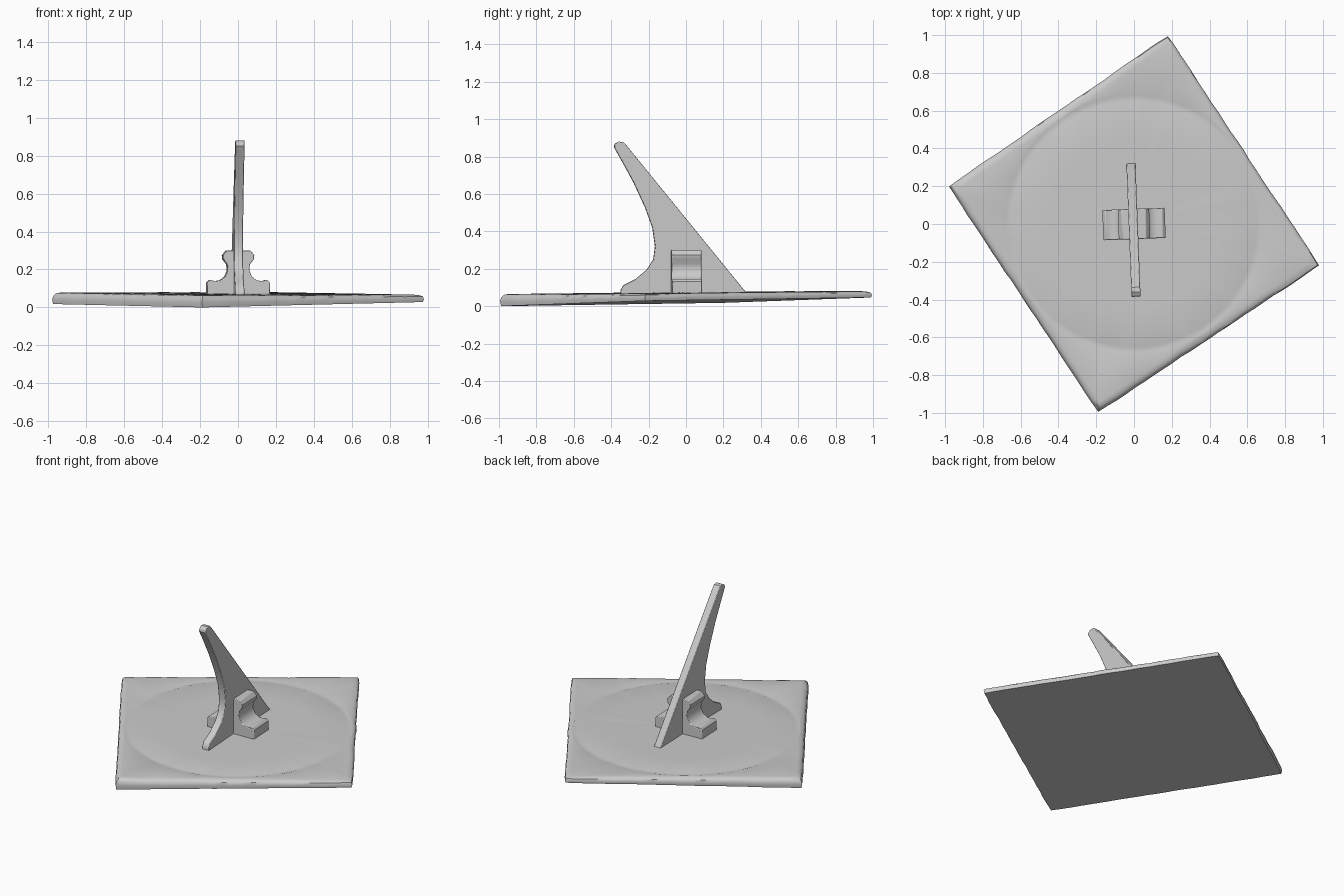
import bpy
import bmesh
import random
from math import sin, cos, pi, radians
from mathutils import Vector

random.seed(4)
if "Cube" in bpy.data.objects:
    bpy.data.objects.remove(bpy.data.objects["Cube"], do_unlink=True)

stone = bpy.data.materials.new("Light grey stone")
stone.use_nodes = True
GREY = (0.6, 0.6, 0.6, 1)
stone.diffuse_color = GREY
stone.node_tree.nodes["Principled BSDF"].inputs["Base Color"].default_value = GREY


def finish(name, bm, angle):
    bmesh.ops.recalc_face_normals(bm, faces=bm.faces)
    mesh = bpy.data.meshes.new(name)
    bm.to_mesh(mesh)
    bm.free()
    mesh.materials.append(stone)
    obj = bpy.data.objects.new(name, mesh)
    bpy.context.collection.objects.link(obj)
    bpy.ops.object.select_all(action="DESELECT")
    obj.select_set(True)
    bpy.context.view_layer.objects.active = obj
    bpy.ops.object.shade_smooth_by_angle(angle=radians(angle))
    return obj


def extruded(name, points, depth, direction):
    """Extrude a closed outline symmetrically along a direction."""
    bm = bmesh.new()
    face = bm.faces.new([bm.verts.new(p - direction * depth / 2) for p in points])
    new = bmesh.ops.extrude_face_region(bm, geom=[face])["geom"]
    moved = [v for v in new if isinstance(v, bmesh.types.BMVert)]
    bmesh.ops.translate(bm, verts=moved, vec=direction * depth)
    obj = finish(name, bm, 35)
    bevel = obj.modifiers.new("Worn edges", "BEVEL")
    bevel.width = 0.004
    bevel.segments = 2
    bevel.limit_method = "ANGLE"
    bevel.angle_limit = radians(50)
    return obj


# Weathered square plate: outline with soft corners and slightly chipped edges
corners = [Vector(c) for c in ((0.18, 1.0), (-0.985, 0.2), (-0.19, -1.0), (0.985, -0.22))]
outline = []
STEPS = 24
for a, b in zip(corners, corners[1:] + corners[:1]):
    for i in range(STEPS):
        p = a.lerp(b, i / STEPS)
        outline.append(p * (0.994 if i == 0 else 1 - random.uniform(0, 0.006)))


def bottom_z(p):
    return 0.0235 + 0.01 * p.x + 0.0216 * p.y


def top_z(p):
    return 0.073 - 0.004 * p.x + 0.009 * p.y


bm = bmesh.new()
rings = []
# Each edge ring: inward scale, and height as a fraction from bottom to top
for scale, height in ((0.995, 0), (1, 0.4), (0.993, 0.75), (0.975, 0.94), (0.945, 1)):
    ring = []
    for p in outline:
        q = p * scale
        z = bottom_z(q) + height * (top_z(q) - bottom_z(q))
        if 0 < height < 1:
            z += random.uniform(-0.002, 0.002)
        ring.append(bm.verts.new((q.x, q.y, max(z, 0))))
    rings.append(ring)
# Shallow engraved circle on the top face
for radius, drop in ((0.68, 0), (0.665, 0.004), (0.65, 0), (0.45, 0.002), (0.2, 0)):
    ring = []
    for p in outline:
        q = p.normalized() * radius
        ring.append(bm.verts.new((q.x, q.y, top_z(q) - drop + random.uniform(-0.001, 0.001))))
    rings.append(ring)
for low, high in zip(rings, rings[1:]):
    for i in range(len(low)):
        j = (i + 1) % len(low)
        bm.faces.new((low[i], low[j], high[j], high[i]))
bm.faces.new(rings[0])
bm.faces.new(rings[-1])
finish("base_plate", bm, 40)

# Slanted fin with a curved front edge
fin_outline = [(0.325, 0.06), (-0.35, 0.06), (-0.35, 0.085), (-0.335, 0.112),
               (-0.27, 0.145), (-0.21, 0.195), (-0.175, 0.25), (-0.166, 0.32),
               (-0.18, 0.42), (-0.22, 0.53), (-0.28, 0.66), (-0.34, 0.77),
               (-0.385, 0.85), (-0.382, 0.868), (-0.36, 0.88), (-0.335, 0.877),
               (-0.315, 0.855), (0.32, 0.075)]
TURN = radians(2.2)
fin = extruded("shadow_fin", [Vector((0, y, z)) for y, z in fin_outline], 0.048, Vector((1, 0, 0)))
fin.location.x = -0.004
fin.rotation_euler.z = TURN

# Scrolled support brackets on both sides of the fin
bracket_outline = [(0, 0.06), (0.165, 0.06), (0.165, 0.132), (0.15, 0.147), (0.125, 0.138),
                   (0.095, 0.143), (0.07, 0.163), (0.057, 0.195), (0.06, 0.228),
                   (0.08, 0.253), (0.083, 0.275), (0.063, 0.3), (0, 0.3)]
for side, name in ((1, "left_bracket"), (-1, "right_bracket")):
    pts = [Vector((side * x, 0, z)) for x, z in bracket_outline]
    bracket = extruded(name, pts, 0.16, Vector((0, 1, 0)))
    bracket.rotation_euler.z = TURN
